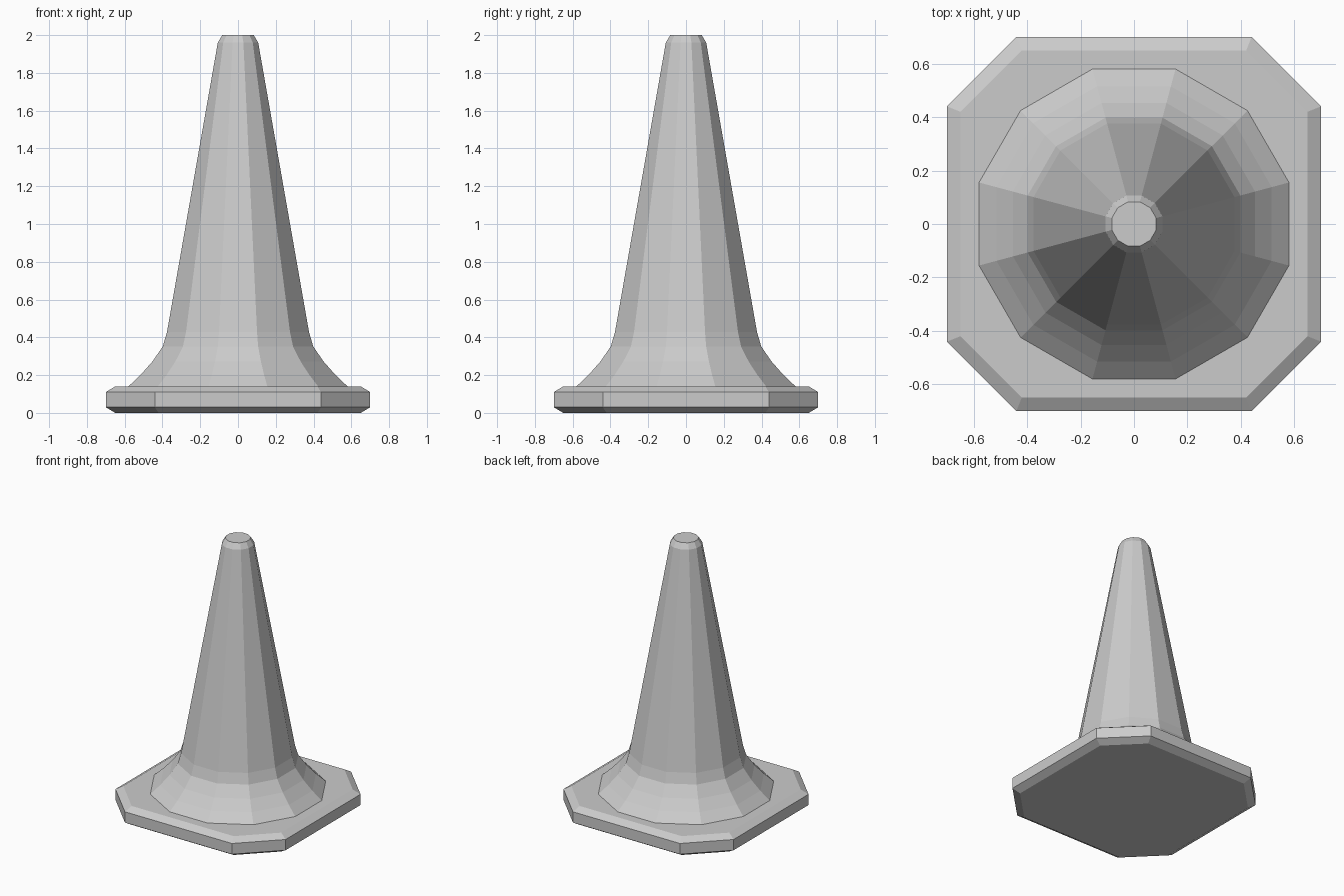
import bpy, bmesh, math

if "Cube" in bpy.data.objects:
    bpy.data.objects.remove(bpy.data.objects["Cube"])

grey = bpy.data.materials.new("plain grey")
grey.diffuse_color = (0.6, 0.6, 0.6, 1)
grey.use_nodes = True
grey.node_tree.nodes["Principled BSDF"].inputs["Base Color"].default_value = grey.diffuse_color


def loft(name, rings):
    """Skin a stack of equal-length point rings and cap both ends."""
    bm = bmesh.new()
    loops = [[bm.verts.new(p) for p in ring] for ring in rings]
    n = len(loops[0])
    for a, b in zip(loops, loops[1:]):
        for i in range(n):
            j = (i + 1) % n
            bm.faces.new((a[i], a[j], b[j], b[i]))
    bm.faces.new(loops[0][::-1])
    bm.faces.new(loops[-1])
    bmesh.ops.recalc_face_normals(bm, faces=bm.faces)
    mesh = bpy.data.meshes.new(name)
    bm.to_mesh(mesh)
    bm.free()
    mesh.materials.append(grey)
    obj = bpy.data.objects.new(name, mesh)
    bpy.context.collection.objects.link(obj)
    return obj


def octagon(half, flat, z):
    """Square with cut corners; flat is half the length of a straight side."""
    pts = [(half, -flat), (half, flat), (flat, half), (-flat, half),
           (-half, flat), (-half, -flat), (-flat, -half), (flat, -half)]
    return [(x, y, z) for x, y in pts]


def twelve_sided(apothem, z):
    r = apothem / math.cos(math.radians(15))
    angles = [math.radians(15 + 30 * i) for i in range(12)]
    return [(r * math.cos(a), r * math.sin(a), z) for a in angles]


# Base plate with bevelled upper and lower rims
loft("base_plate", [octagon(0.65, 0.42, 0), octagon(0.70, 0.44, 0.03),
                    octagon(0.70, 0.44, 0.11), octagon(0.65, 0.42, 0.14)])

# Cone: flared foot, straight taper, bevelled tip (sunk a little into the plate)
profile = [(0.58, 0.10), (0.58, 0.14), (0.515, 0.202), (0.453, 0.272),
           (0.398, 0.352), (0.376, 0.428), (0.107, 1.96), (0.083, 2.0)]
loft("cone_body", [twelve_sided(r, z) for r, z in profile])
